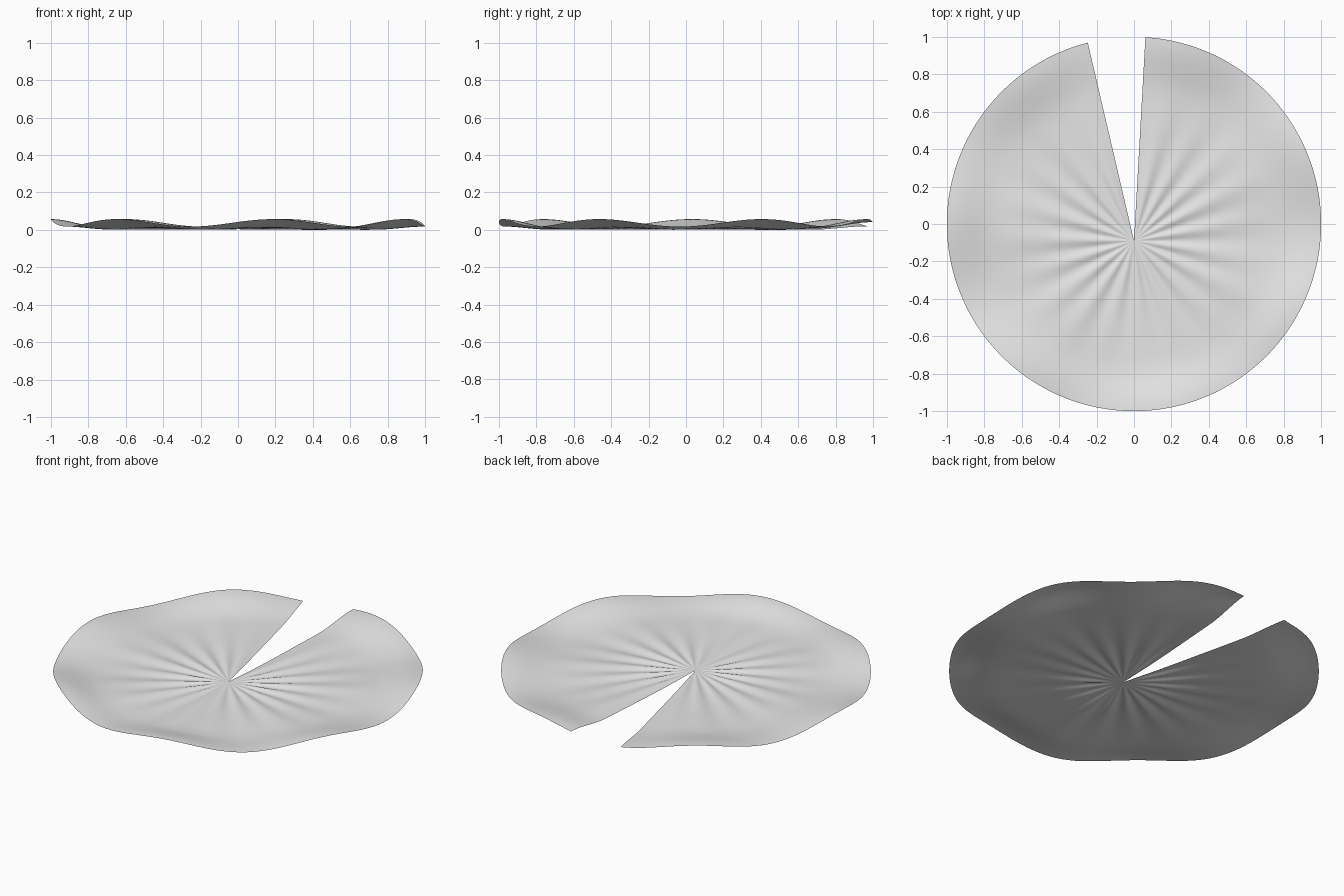
import bpy
import bmesh
import math

if "Cube" in bpy.data.objects:
    bpy.data.objects.remove(bpy.data.objects["Cube"])

SEGMENTS = 168          # around the rim
RINGS = [0, .04, .09, .15, .22, .3, .4, .5, .6, .68, .75, .8, .84, .88, .91, .94, .97, 1]
START, END = math.radians(86.5), math.radians(104.3 - 360)   # two sides of the notch
CENTRE = (0.0, -0.09)


def smoothstep(a, b, v):
    v = max(0.0, min(1.0, (v - a) / (b - a)))
    return v * v * (3 - 2 * v)


def height(angle, t):
    """Shallow dish with fine furrows and a wavy upturned rim."""
    wave = math.cos(7 * (angle - math.radians(-79)))
    lip = smoothstep(0.72, 1.0, t) * (0.031 + 0.012 * wave)
    swell = 0.008 * wave * smoothstep(0.2, 1.0, t)
    furrow = 0.005 * math.sin(20 * angle) * smoothstep(0, .25, t) * (1 - smoothstep(.3, .85, t))
    return 0.013 + lip + swell + furrow


# Leaf: fan-shaped sheet with a notch at the back
bm = bmesh.new()
hub = bm.verts.new((*CENTRE, 0.013))
spokes = []
for i in range(SEGMENTS + 1):
    a = START + (END - START) * i / SEGMENTS
    rim = (math.cos(a), math.sin(a))
    spoke = [hub]
    for t in RINGS[1:]:
        x, y = (c + (r - c) * t for c, r in zip(CENTRE, rim))
        spoke.append(bm.verts.new((x, y, height(a, t))))
    spokes.append(spoke)

for s, n in zip(spokes, spokes[1:]):
    bm.faces.new((hub, n[1], s[1]))
    for j in range(1, len(RINGS) - 1):
        bm.faces.new((s[j], n[j], n[j + 1], s[j + 1]))

# Rest the lowest point on the ground, all faces upward
low = min(v.co.z for v in bm.verts)
for v in bm.verts:
    v.co.z -= low
bm.normal_update()
for f in bm.faces:
    f.smooth = True
    if f.normal.z < 0:
        f.normal_flip()

mesh = bpy.data.meshes.new("leaf_pad")
bm.to_mesh(mesh)
bm.free()
leaf = bpy.data.objects.new("leaf_pad", mesh)
bpy.context.collection.objects.link(leaf)

grey = bpy.data.materials.new("light_grey")
grey.diffuse_color = (0.8, 0.8, 0.8, 1)
grey.use_nodes = True
grey.node_tree.nodes["Principled BSDF"].inputs["Base Color"].default_value = grey.diffuse_color
mesh.materials.append(grey)
